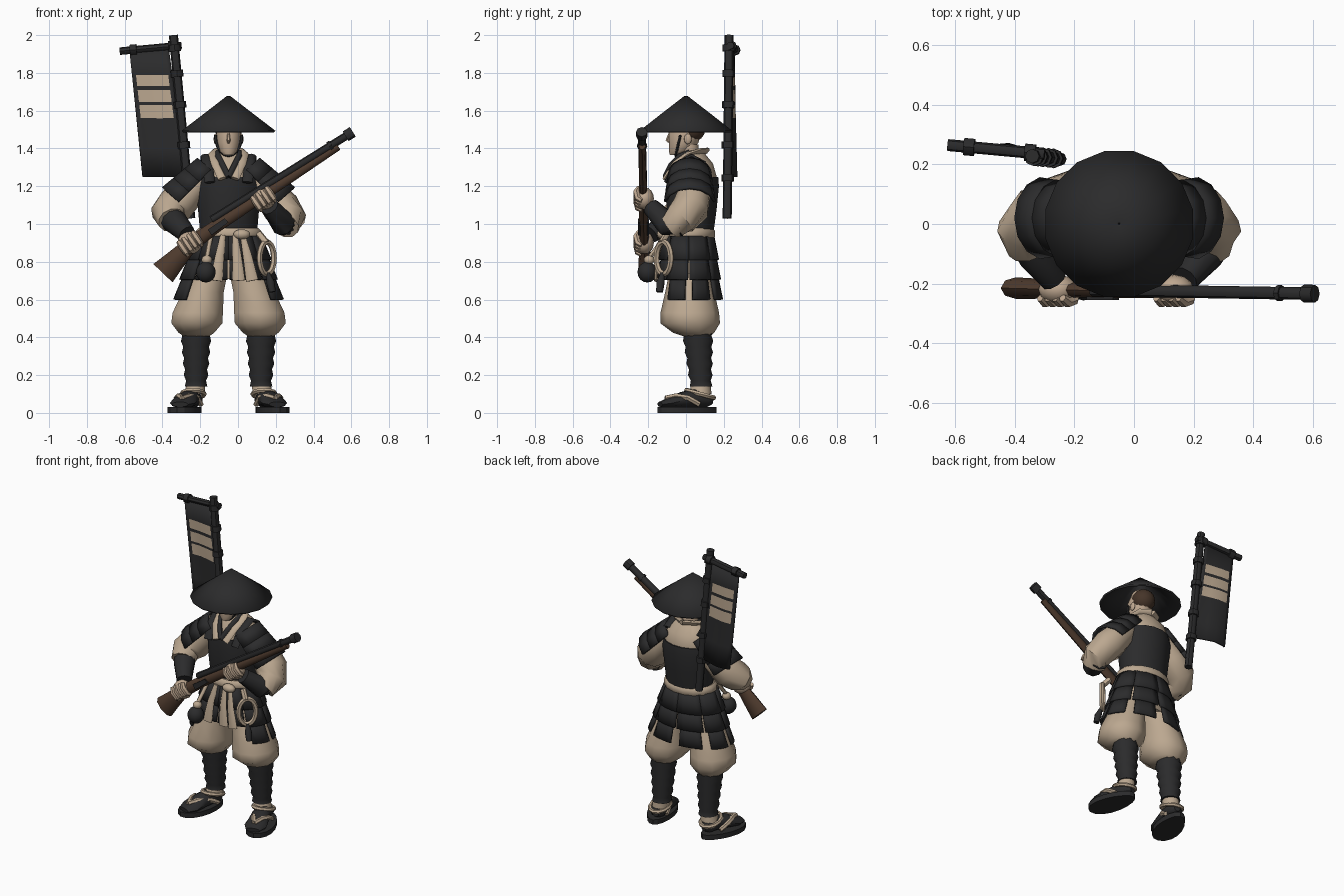
import bpy, bmesh
from math import sin, cos, pi, radians
from mathutils import Vector, Matrix

cube = bpy.data.objects.get("Cube")
if cube:
    bpy.data.objects.remove(cube, do_unlink=True)

CX = -0.05            # the body's own middle line
FRONT = (0, -1, 0)
UP = (0, 0, 1)


def material(name, *rgb):
    mat = bpy.data.materials.new(name)
    mat.use_nodes = True
    mat.diffuse_color = (*rgb, 1)
    shader = mat.node_tree.nodes["Principled BSDF"]
    shader.inputs["Base Color"].default_value = (*rgb, 1)
    shader.inputs["Roughness"].default_value = 0.9
    return mat


dark = material("charcoal", .024, .024, .025)
cream = material("cream_cloth", .5, .39, .28)
skin = material("skin", .52, .39, .28)
wood = material("brown_wood", .075, .042, .026)
hair = material("dark_hair", .06, .035, .022)


def make(name, verts, faces, mat, angle=45, thick=0):
    mesh = bpy.data.meshes.new(name)
    mesh.from_pydata([tuple(v) for v in verts], [], faces)
    bm = bmesh.new()
    bm.from_mesh(mesh)
    bmesh.ops.recalc_face_normals(bm, faces=bm.faces)
    bm.to_mesh(mesh)
    bm.free()
    mesh.shade_smooth()
    mesh.set_sharp_from_angle(angle=radians(angle))
    mesh.materials.append(mat)
    obj = bpy.data.objects.new(name, mesh)
    bpy.context.collection.objects.link(obj)
    if thick:
        solid = obj.modifiers.new("thickness", "SOLIDIFY")
        solid.thickness, solid.offset = thick, 0
    return obj


def skin_rings(name, rings, mat, cap=True, closed=False, **kw):
    n, count = len(rings[0]), len(rings)
    faces = []
    for i in range(count if closed else count - 1):
        a, b = i * n, (i + 1) % count * n
        faces += [(a + k, a + (k + 1) % n, b + (k + 1) % n, b + k) for k in range(n)]
    if cap and not closed:
        faces += [tuple(range(n)), tuple(range((count - 1) * n, count * n))]
    return make(name, [v for r in rings for v in r], faces, mat, **kw)


def loft(name, sections, mat, n=14, **kw):
    """Stack of level ellipses: x, y, z, x radius, y radius."""
    turn = [2 * pi * (k + .5) / n for k in range(n)]
    rings = [[(x + rx * cos(a), y + ry * sin(a), z) for a in turn]
             for x, y, z, rx, ry in sections]
    return skin_rings(name, rings, mat, **kw)


def tube(name, points, radii, mat, n=8, ref=FRONT, closed=False):
    """Tube along points; a radius may be a (wide, thin) pair."""
    pts = [Vector(p) for p in points]
    if not isinstance(radii, list):
        radii = [radii] * len(pts)
    rings = []
    for i, p in enumerate(pts):
        after = pts[(i + 1) % len(pts)] if closed else pts[min(i + 1, len(pts) - 1)]
        before = pts[i - 1] if closed else pts[max(i - 1, 0)]
        along = (after - before).normalized()
        side = along.cross(Vector(ref)).normalized()
        out = side.cross(along)
        wide, thin = radii[i] if isinstance(radii[i], tuple) else (radii[i], radii[i])
        rings.append([p + side * wide * cos(a) + out * thin * sin(a)
                      for a in (2 * pi * k / n for k in range(n))])
    return skin_rings(name, rings, mat, closed=closed)


def prism(name, points, offset, mat):
    low = [Vector(p) for p in points]
    return skin_rings(name, [low, [p + Vector(offset) for p in low]], mat, angle=30)


def ball(name, loc, scale, mat):
    bm = bmesh.new()
    bmesh.ops.create_uvsphere(bm, u_segments=12, v_segments=8, radius=1,
                              matrix=Matrix.LocRotScale(Vector(loc), None, Vector(scale)))
    verts = [v.co.copy() for v in bm.verts]
    faces = [tuple(v.index for v in f.verts) for f in bm.faces]
    bm.free()
    return make(name, verts, faces, mat, angle=60)


def sheet(name, func, us, vs, mat, thick):
    verts = [func(u, v) for v in vs for u in us]
    w = len(us)
    faces = [(j * w + i, j * w + i + 1, (j + 1) * w + i + 1, (j + 1) * w + i)
             for j in range(len(vs) - 1) for i in range(w - 1)]
    return make(name, verts, faces, mat, thick=thick)


def steps(n):
    return [i / n for i in range(n + 1)]


# Torso, chest armour and belt
loft("torso", [(CX, .03, .92, .15, .11), (CX, .03, 1.1, .15, .12), (CX, .035, 1.25, .165, .13),
               (CX, .035, 1.32, .14, .11), (CX, .03, 1.38, .07, .065)], cream, n=16)
loft("chest_armour", [(CX, .03, .97, .155, .12), (CX, .03, 1.08, .165, .135),
                      (CX, .035, 1.2, .175, .142), (CX, .035, 1.25, .165, .138)], dark, n=16)
loft("belt", [(CX, .02, .915, .16, .12), (CX, .02, .93, .175, .135),
              (CX, .02, .965, .175, .135), (CX, .02, .98, .16, .12)], cream, n=16)
ball("belt_knot", (.02, -.125, .945), (.045, .03, .027), cream)
for i, (top, end) in enumerate(((-.03, -.065), (.035, .055), (.075, .125))):
    tube(f"sash_end_{i}", [(CX + top, -.12, .94), (CX + (top + end) / 2, -.15, .83), (CX + end, -.16, .7)],
         [(.014, .01), (.024, .01), (.033, .01)], cream)

# Neck, head and hair
loft("neck", [(CX, .02, 1.3, .055, .055), (CX, .015, 1.42, .05, .05)], skin)
loft("head", [(CX, -.055, 1.365, .026, .03), (CX, -.035, 1.385, .05, .055), (CX, -.012, 1.43, .063, .078),
              (CX, -.005, 1.5, .068, .088), (CX, 0, 1.57, .045, .06)], skin)
tube("nose", [(CX, -.085, 1.485), (CX, -.1, 1.443), (CX, -.082, 1.428)], [.006, .01, .007], skin, n=6)
ball("hair", (CX, .03, 1.505), (.073, .073, .072), hair)
tube("chin_strap", [(CX + .07 * cos(a), -.03 + .025 * sin(a), 1.47 + .108 * sin(a))
                    for a in (pi * (1 + k / 10) for k in range(11))], .008, dark, n=6)

# Wide cone hat
loft("straw_hat", [(CX, 0, 1.674, .004, .004), (CX, 0, 1.583, .124, .124), (CX, 0, 1.489, .249, .246)],
     dark, n=16, cap=False, thick=.012)

# Hips and layered skirt plates, the lowest tier narrow with wide gaps
loft("hips", [(CX, .02, .94, .15, .11), (CX, .02, .78, .19, .12), (CX, .02, .71, .19, .11)], cream)
for k in range(8):
    middle = 22.5 + 45 * k
    for tier in range(2 if k in (5, 6) else 3):
        def plate(u, v):
            z = .935 - .105 * tier - .125 * v
            drop = (.935 - z) / .33
            a = radians(middle + (u - .5) * (45, 42, 32)[tier])
            flare = .012 * v
            return (CX + (.17 + .105 * drop + flare) * cos(a),
                    .015 + (.128 + .035 * drop + flare) * sin(a), z)
        sheet(f"skirt_plate_{k}_{tier}", plate, steps(4), steps(2), dark, .014)

# Collar, arms, legs and feet for both sides
for s, label in ((1, "left"), (-1, "right")):
    def at(dx, y, z):
        return (CX + s * dx, y, z)

    ball(f"{label}_ear", at(.069, .01, 1.45), (.01, .02, .028), skin)
    tube(f"{label}_lapel", [at(0, .105, 1.385), at(.06, .07, 1.385), at(.08, .01, 1.37),
                            at(.065, -.06, 1.32), at(.03, -.11, 1.24)],
         (.028, .014), cream, ref=(0, -.6, .8))
    tube(f"{label}_inner_collar", [at(.055, .02, 1.38), at(.055, -.03, 1.36),
                                   at(.03, -.08, 1.31), at(0, -.11, 1.25)],
         (.016, .015), dark, ref=(0, -.6, .8))
    tube(f"{label}_armour_strap", [at(.12, .1, 1.32), at(.12, .03, 1.36), at(.11, -.06, 1.31),
                                   at(.1, -.105, 1.22)], (.028, .012), dark, ref=(0, -.5, .8))

    # Puffed sleeve with three shoulder plates
    droop = .03 if s > 0 else 0
    tube(f"{label}_sleeve", [at(.12, .03, 1.27), at(.21, .045, 1.17), at(.28, .025, 1.1 - droop / 2),
                             at(.32, -.025, 1.06 - droop), at(.3, -.08, 1.02 - droop)],
         [.07, .088, .1, .092, .075], cream, n=10)
    for tier in range(3):
        def shoulder(u, v):
            t = (tier + 1.15 * v) / 3
            a = radians(160 * (u - .5))
            r = .107 + .008 * tier + .01 * v
            return at(.08 + .16 * t + .75 * r * cos(a), .02 + r * sin(a),
                      1.275 - .165 * t + .66 * r * cos(a))
        sheet(f"{label}_shoulder_plate_{tier}", shoulder, steps(6), steps(1), dark, .014)

    # Forearm guard and gripping hand
    if s > 0:
        arm, palm = [(.26, -.02, 1), (.24, -.1, 1), (.17, -.185, 1.09)], Vector((.135, -.22, 1.135))
    else:
        arm, palm = [(-.37, -.02, 1.04), (-.33, -.1, 1.01), (-.27, -.185, .945)], Vector((-.255, -.22, .9))
    tube(f"{label}_forearm", arm, [.066, .066, .048], dark, n=10)
    ball(f"{label}_palm", palm, (.066, .05, .06), skin)
    along, across = Vector((.83, 0, .56)), Vector((-.56, 0, .83))
    for f in range(4):
        base = palm + along * (.03 * f - .045)
        tube(f"{label}_finger_{f}", [base + across * h + Vector((0, y, 0)) for h, y in
                                     ((-.045, -.015), (-.03, -.035), (.01, -.043), (.04, -.028))],
             [.012, .017, .018, .013], skin, n=6)

    # Baggy trouser leg
    loft(f"{label}_trouser", [(*at(.1, .02, .74), .1, .11), (*at(.135, .02, .64), .115, .13),
                              (*at(.163, .02, .53), .14, .155), (*at(.168, .022, .475), .142, .158),
                              (*at(.17, .04, .425), .1, .11), (*at(.17, .06, .405), .07, .07)],
         cream, n=10, angle=60)

    # Wrapped shin with ridges, then ankle
    wraps = []
    for i in range(11):
        t = i / 10
        r = .083 - .026 * t + .005 * (-1) ** i
        wraps.append((*at(.172, .06 + .02 * t, .44 - .3 * t), r, r))
    loft(f"{label}_shin_wrap", wraps, dark, n=12, angle=70)
    loft(f"{label}_ankle", [(*at(.173, .08, .16), .05, .05), (*at(.18, .075, .1), .055, .06)], cream)

    # Foot, sole and sandal straps, toes turned out
    tube(f"{label}_foot", [at(.178, .14, .065), at(.185, .11, .068), at(.2, .05, .078),
                           at(.222, -.02, .068), at(.243, -.09, .052), at(.257, -.138, .045)],
         [(.02, .02), (.05, .04), (.052, .052), (.062, .044), (.07, .028), (.045, .014)],
         dark, n=10, ref=UP)
    ahead, beside = Vector((s * .27, -.96, 0)), Vector((.96, s * .27, 0))
    centre = Vector(at(.228, .005, 0))
    sole = [centre + ahead * .163 * cos(a) + beside * (.083 + .014 * cos(a)) * sin(a)
            for a in (2 * pi * k / 16 for k in range(16))]
    prism(f"{label}_sole", sole, (0, 0, .032), dark)
    for d in (-1, 1):
        tube(f"{label}_sandal_strap_{d}", [at(.246, -.105, .078), at(.233 + d * .03, -.05, .09),
                                           at(.22 + d * .056, .01, .08), at(.2 + d * .054, .07, .045)],
             .015, cream, n=6, ref=UP)
    tube(f"{label}_heel_strap", [at(.188 + .06 * cos(a), .075 + .072 * sin(a), .1 - .02 * sin(a))
                                 for a in (2 * pi * k / 12 for k in range(12))],
         .013, cream, n=6, ref=UP, closed=True)

# Gourd on a cord
ball("gourd", (-.17, -.205, .745), (.052, .052, .055), dark)
ball("gourd_neck", (-.165, -.195, .81), (.028, .028, .025), cream)
tube("gourd_cord", [(-.165, -.195, .82), (-.155, -.15, .88), (-.14, -.11, .95)], .012, cream)

# Loop of rope with a tassel
hub = Vector((.152, -.118, .82))
tube("rope_loop", [hub + Vector((.038 * cos(a), .038 * cos(a), .085 * sin(a)))
                   for a in (2 * pi * k / 18 for k in range(18))],
     .016, cream, n=6, ref=(.7, -.7, 0), closed=True)
tube("rope_tie", [(.11, -.1, .95), (.15, -.13, .9)], .018, cream)
tube("rope_tassel", [(.158, -.125, .74), (.172, -.135, .69), (.182, -.14, .64)], [.01, .022, .018], dark)

# Long gun: rounded stock, barrel, bands and lock
tube("gun_stock", [(-.397, -.215, .74), (-.33, -.217, .81), (-.25, -.22, .892), (-.11, -.224, .992),
                   (.53, -.232, 1.412)],
     [(.07, .036), (.055, .034), (.04, .025), (.034, .024), (.022, .018)], wood)


def barrel_point(t):
    return Vector((-.14, -.222, 1.022)).lerp(Vector((.6, -.234, 1.483)), t)


def barrel_part(name, start, end, radius):
    tube(name, [barrel_point(start), barrel_point(end)], radius, dark)


barrel_part("gun_barrel", 0, 1, .021)
barrel_part("gun_muzzle", .96, 1.01, .03)
barrel_part("gun_band", .84, .86, .027)
prism("gun_lock", [(-.16, -.255, .97), (-.07, -.255, 1.03), (-.05, -.255, 1.01), (-.14, -.255, .94)], (0, .06, 0), dark)

# Banner pole and crossbar, jointed like bamboo
for name, a, b, r, joints in (
        ("banner_pole", (-.25, .218, 1.03), (-.342, .228, 2), .024, (.22, .4, .62, .79, .93)),
        ("banner_crossbar", (-.625, .265, 1.915), (-.3, .235, 1.945), .02, (.22, .85))):
    a, b = Vector(a), Vector(b)
    tube(name, [a, b], r, dark)
    for i, t in enumerate(joints):
        half = (b - a).normalized() * .018
        mid = a.lerp(b, t)
        tube(f"{name}_joint_{i}", [mid - half, mid + half], r + .009, dark)

# Banner cloth with three pale stripes cut into its faces


def cloth(u, z):
    low = (1.92 - z) / .67
    left, right = -.575 + .07 * low, -.365 + .09 * low
    return (left + (right - left) * u, .255 - .015 * u + .018 * low * sin(pi * u * 1.5), z)


banner = sheet("banner", cloth, [0, .1, .37, .63, .9, 1],
               [1.92, 1.79, 1.73, 1.71, 1.645, 1.63, 1.56, 1.4, 1.25], dark, .01)
banner.data.materials.append(cream)
for i, face in enumerate(banner.data.polygons):
    row, column = divmod(i, 5)
    if row in (1, 3, 5) and 0 < column < 4:
        face.material_index = 1
